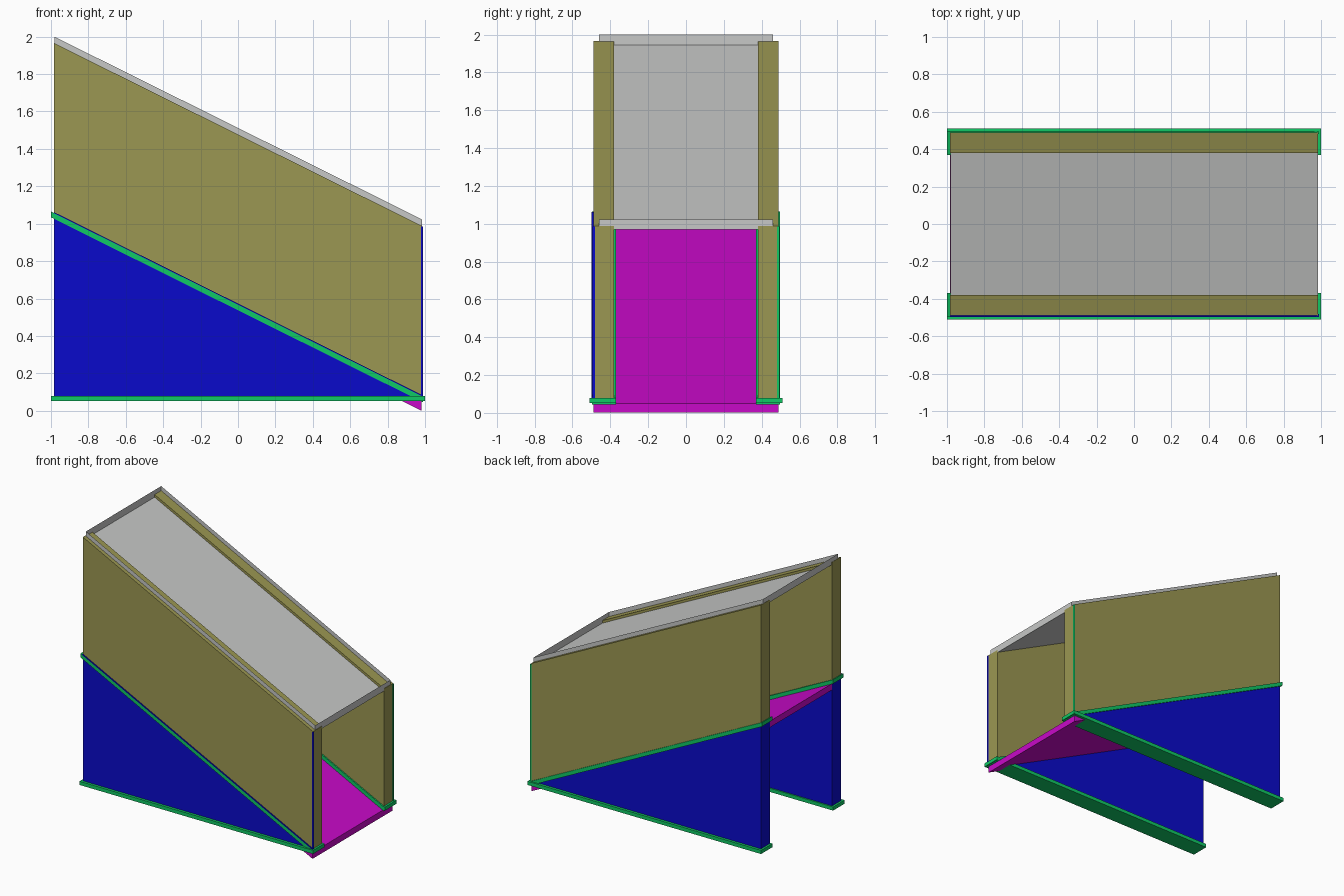
import bpy

if "Cube" in bpy.data.objects:
    bpy.data.objects.remove(bpy.data.objects["Cube"])

S = 0.497  # common downward slope towards +x


def material(name, rgb):
    m = bpy.data.materials.new(name)
    m.diffuse_color = (*rgb, 1)
    m.use_nodes = True
    m.node_tree.nodes["Principled BSDF"].inputs["Base Color"].default_value = m.diffuse_color
    return m


OLIVE = material("olive", (0.33, 0.31, 0.085))
BLUE = material("blue", (0.003, 0.003, 0.60))
GREEN = material("green", (0.005, 0.58, 0.13))
MAGENTA = material("magenta", (0.58, 0.003, 0.58))
GRAY = material("light gray", (0.57, 0.58, 0.57))


def block(name, x0, x1, y0, y1, low, high, mat, skip=()):
    """Box whose bottom and top heights are functions of x."""
    y0, y1 = min(y0, y1), max(y0, y1)
    verts = [(x, y, h(x)) for h in (low, high)
             for x, y in ((x0, y0), (x1, y0), (x1, y1), (x0, y1))]
    faces = {"bottom": (3, 2, 1, 0), "top": (4, 5, 6, 7), "front": (0, 1, 5, 4),
             "right": (1, 2, 6, 5), "back": (2, 3, 7, 6), "left": (3, 0, 4, 7)}
    me = bpy.data.meshes.new(name)
    me.from_pydata(verts, [], [f for k, f in faces.items() if k not in skip])
    me.materials.append(mat)
    ob = bpy.data.objects.new(name, me)
    bpy.context.collection.objects.link(ob)
    return ob


def slope(mid):
    return lambda x: mid - S * x


def flat(z):
    return lambda x: z


for side, s in (("front", -1), ("back", 1)):
    # upper wall and triangular base under it
    block(side + "_upper_wall", -0.985, 0.985, s * 0.38, s * 0.49,
          slope(0.552), slope(1.477), OLIVE)
    block(side + "_base_wall", -0.985, 0.985, s * 0.38, s * 0.49,
          flat(0.06), slope(0.552), BLUE)
    # green trims around the base
    block(side + "_bottom_trim", -1, 1, s * 0.37, s * 0.51,
          flat(0.052), flat(0.08), GREEN)
    trim = block(side + "_slope_trim", -1, 0.99, s * 0.37, s * 0.498,
                 slope(0.537), slope(0.568), GREEN)
    # thin strip on the outer corner of the low end
    block(side + "_corner_strip", 0.978, 0.988, s * 0.482, s * 0.494,
          flat(0.07), flat(0.985), BLUE if s < 0 else GREEN)
    if s < 0:  # blue edging on top of the front slope trim
        block("front_trim_edging", -0.985, 0.988, -0.485, -0.4985,
              slope(0.567), slope(0.573), BLUE)

# sloping floor slab
block("floor_slab", -0.983, 0.98, -0.488, 0.488,
      slope(0.488), slope(0.537), MAGENTA)

# roof: a shallow sheet tray, open at the top
block("roof_tray", -0.98, 0.983, -0.46, 0.46,
      slope(1.457), slope(1.512), GRAY, skip=("top",))
